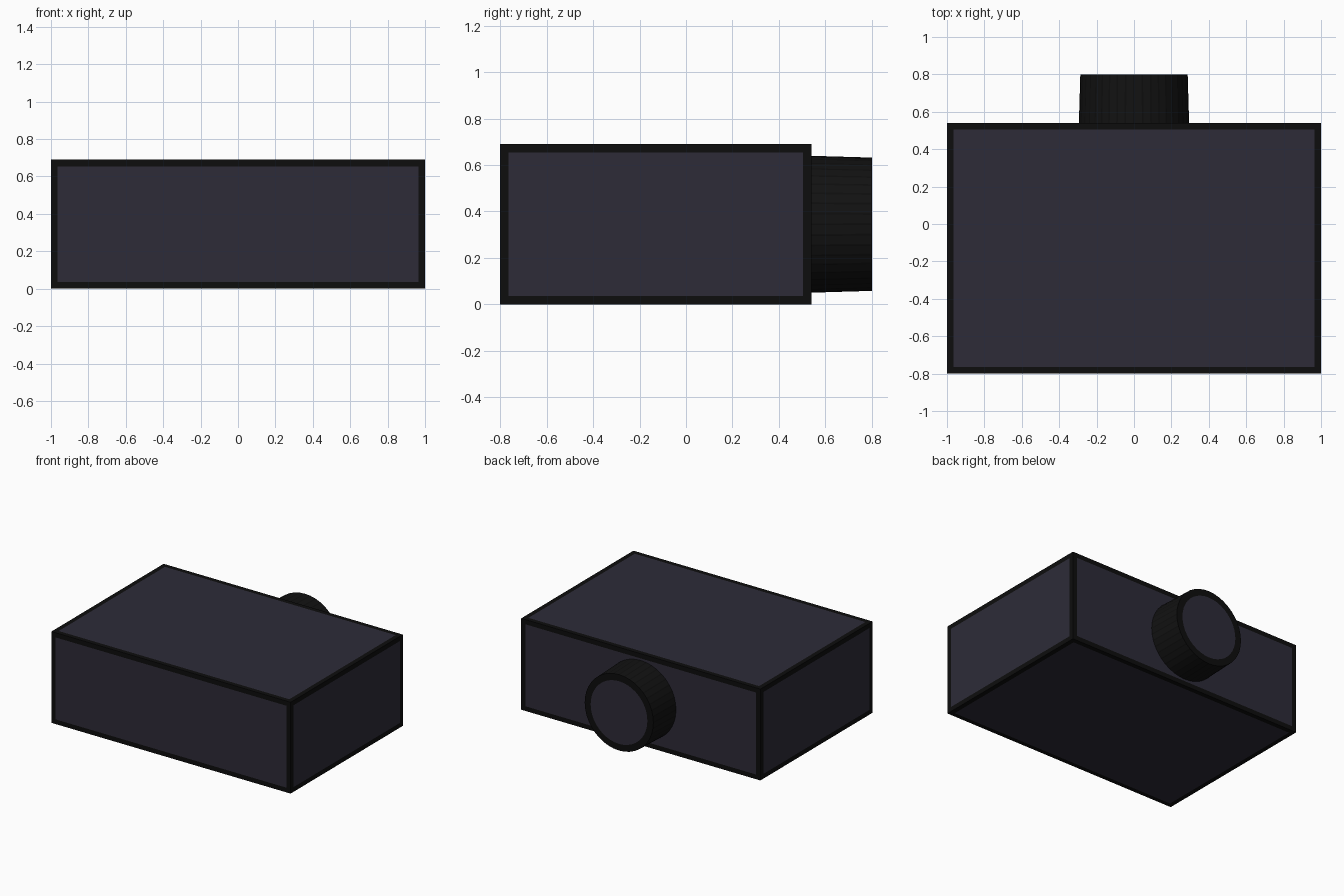
import bpy, bmesh
from math import pi
from mathutils import Matrix

if "Cube" in bpy.data.objects:
    bpy.data.objects.remove(bpy.data.objects["Cube"])


def material(name, color):
    m = bpy.data.materials.new(name)
    m.diffuse_color = (*color, 1)
    m.use_nodes = True
    m.node_tree.nodes["Principled BSDF"].inputs["Base Color"].default_value = m.diffuse_color
    return m


BLACK = material("black_edging", (0.004, 0.004, 0.004))
SLATE = material("slate_panel", (0.026, 0.024, 0.039))
RIB = material("knob_rib", (0.006, 0.006, 0.006))


def finish(name, bm):
    bmesh.ops.recalc_face_normals(bm, faces=bm.faces[:])
    mesh = bpy.data.meshes.new(name)
    bm.to_mesh(mesh)
    bm.free()
    for m in (BLACK, SLATE, RIB):
        mesh.materials.append(m)
    obj = bpy.data.objects.new(name, mesh)
    bpy.context.collection.objects.link(obj)
    return obj


# Box body: black edging with a flush slate panel on every side
bm = bmesh.new()
bmesh.ops.create_cube(bm, size=1, matrix=Matrix.Translation((0, -0.13, 0.345))
                      @ Matrix.Diagonal((2, 1.34, 0.69, 1)))
panels = bm.faces[:]
bmesh.ops.inset_individual(bm, faces=panels, thickness=0.05)
for f in panels:
    f.material_index = 1
finish("body", bm)

# Round knob on the back: slight taper, ribbed side, slate disc in the end
bm = bmesh.new()
bmesh.ops.create_cone(bm, cap_ends=True, segments=40, radius1=0.295, radius2=0.287,
                      depth=0.27, matrix=Matrix.Translation((0, 0.665, 0.345))
                      @ Matrix.Rotation(-pi / 2, 4, 'X'))
bm.normal_update()
sides = [f for f in bm.faces if len(f.verts) == 4]
cap = max(bm.faces, key=lambda f: f.calc_center_median().y)
bmesh.ops.inset_individual(bm, faces=sides, thickness=0.006)
for f in sides:
    f.material_index = 2
bmesh.ops.inset_individual(bm, faces=[cap], thickness=0.05)
cap.material_index = 1
finish("back_knob", bm)
